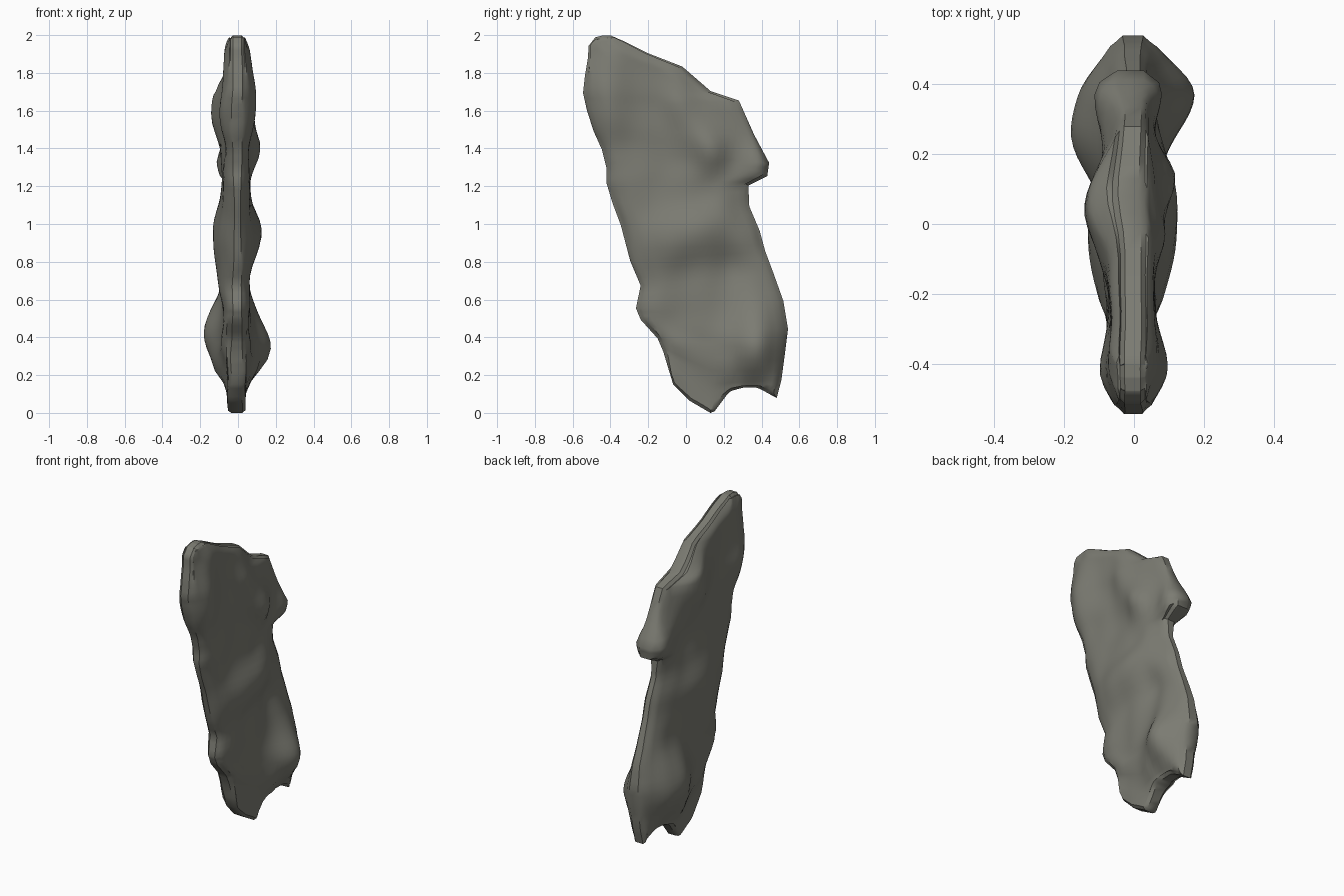
import bpy, bmesh, math
from mathutils import Vector, noise

if "Cube" in bpy.data.objects:
    bpy.data.objects.remove(bpy.data.objects["Cube"])

# Side outline of the slab as rows of (y, z) running front to back, bottom to top
ROWS = [
    [(-.09, .23), (-.07, .16), (.02, .07), (.14, .0), (.23, .12), (.30, .14), (.38, .14), (.48, .085)],
    [(-.12, .33), (.14, .16), (.505, .18)],
    [(-.15, .40), (.525, .33)],
    [(-.24, .50), (.54, .45)],
    [(-.265, .56), (.515, .60)],
    [(-.24, .68), (.465, .74)],
    [(-.295, .81), (.42, .86)],
    [(-.345, 1.0), (.39, .97)],
    [(-.39, 1.12), (.335, 1.10)],
    [(-.42, 1.22), (.33, 1.21)],
    [(-.42, 1.30), (.43, 1.26)],
    [(-.445, 1.40), (.44, 1.33)],
    [(-.49, 1.50), (.36, 1.48)],
    [(-.525, 1.61), (.28, 1.66)],
    [(-.545, 1.70), (.13, 1.71)],
    [(-.535, 1.79), (-.02, 1.84)],
    [(-.52, 1.88), (-.20, 1.91)],
    [(-.515, 1.95), (-.32, 1.97)],
    [(-.48, 1.995), (-.44, 2.005), (-.40, 2.005)],
]
# Swellings and hollows on each face: y, z, height, y spread, z spread
RIGHT = [(.36, .36, .115, .11, .13), (.05, .97, .065, .16, .11), (.22, .79, -.025, .07, .07),
         (-.03, 1.63, .03, .06, .09), (.06, 1.50, .032, .06, .08), (.14, 1.39, .052, .06, .08),
         (-.40, 1.66, .035, .09, .16), (-.15, .88, .015, .12, .12), (.38, 1.34, .025, .06, .09)]
LEFT = [(.28, .42, .112, .14, .14), (-.02, .95, .068, .15, .14), (.04, 1.60, .075, .11, .13),
        (.38, 1.34, .05, .09, .09), (-.44, 1.60, .03, .08, .12), (-.1, .68, .02, .12, .1),
        (-.15, 1.3, .015, .12, .1)]
COLS, SUB = 26, 3


def along(line, s):
    """Point at share s of a row, by y distance."""
    y = line[0][0] + (line[-1][0] - line[0][0]) * s
    for a, b in zip(line, line[1:]):
        if y <= b[0] + 1e-9:
            f = (y - a[0]) / (b[0] - a[0])
            return Vector((y, a[1] + (b[1] - a[1]) * f))
    return Vector(line[-1])


def thickness(y, z, edge, bumps, base, seed):
    d = base + .012 * noise.noise(Vector((y * 6, z * 6, seed)))
    for by, bz, h, sy, sz in bumps:
        d += h * math.exp(-((y - by) / sy) ** 2 / 2 - ((z - bz) / sz) ** 2 / 2)
    # stepped ledge above the foot
    fold = .37 - .50 * (y + .1)
    foot = min(1, max(0, (fold - z) / .05)) if y < .30 else 0
    d += (.012 * math.exp(-((z - fold - .03) / .05) ** 2) if y < .25 else 0) - .012 * foot
    # taper to the rim: thin waist along the edges, blunt foot and knob
    knob = math.exp(-((y - .40) / .08) ** 2 - ((z - 1.34) / .1) ** 2)
    low = .58 - .2 * math.exp(-((z - 1.0) / .28) ** 2) * (1 - knob) + .3 * foot + .12 * knob
    k = min(1, edge / (.12 if y < 0 else .16 - .08 * knob))
    return max(.022, d * (low + (1 - low) * math.sin(k * math.pi / 2)))


# Grid of side points
grid = []
n = (len(ROWS) - 1) * SUB
for i in range(n + 1):
    r, f = divmod(i, SUB)
    row = []
    for j in range(COLS + 1):
        s = j / COLS
        p = along(ROWS[r], s)
        if f:
            p = p.lerp(along(ROWS[r + 1], s), f / SUB)
        row.append(p)
    grid.append(row)

# Two faces joined around the rim
bm = bmesh.new()
sheets = []
for sign, bumps, base in ((1, RIGHT, .055), (-1, LEFT, .068)):
    sheet = []
    for i, row in enumerate(grid):
        line = []
        for j, p in enumerate(row):
            edge = min((p - row[0]).length, (p - row[-1]).length,
                       (p - grid[0][j]).length, (p - grid[n][j]).length)
            line.append(bm.verts.new((sign * thickness(p.x, p.y, edge, bumps, base, sign * 5), p.x, p.y)))
        sheet.append(line)
    for i in range(n):
        for j in range(COLS):
            bm.faces.new((sheet[i][j], sheet[i][j + 1], sheet[i + 1][j + 1], sheet[i + 1][j]))
    sheets.append(sheet)


def rim(s):
    return (s[0][:-1] + [r[-1] for r in s[:-1]] + s[n][:0:-1] + [r[0] for r in s[:0:-1]])


# The rim is a flat band with worn corners
a, b = rim(sheets[0]), rim(sheets[1])
bands = [a] + [[bm.verts.new(p.co.lerp(q.co, t)) for p, q in zip(a, b)] for t in (.18, .82)] + [b]
for p, q in zip(bands, bands[1:]):
    for k in range(len(a)):
        m = (k + 1) % len(a)
        bm.faces.new((p[k], p[m], q[m], q[k]))
bmesh.ops.recalc_face_normals(bm, faces=bm.faces)

# Pull the outer corners in towards the slab
for ring in (a, b):
    shift = []
    for k, v in enumerate(ring):
        t = ring[(k + 1) % len(ring)].co - ring[k - 1].co
        inward = Vector((0, -t.z, t.y)).normalized()
        shift.append(inward * (.014 + .010 * noise.noise(v.co * 5)))
    for v, d in zip(ring, shift):
        v.co += d

# Rest the slab on the ground
low = min(v.co.z for v in bm.verts)
bmesh.ops.translate(bm, verts=bm.verts, vec=(0, 0, -low))
mesh = bpy.data.meshes.new("rock_slab")
bm.to_mesh(mesh)
bm.free()
rock = bpy.data.objects.new("rock_slab", mesh)
bpy.context.collection.objects.link(rock)

# Stone colour and smooth faces with a crisp rim
stone = bpy.data.materials.new("stone")
stone.diffuse_color = (.20, .20, .17, 1)
stone.use_nodes = True
stone.node_tree.nodes["Principled BSDF"].inputs["Base Color"].default_value = stone.diffuse_color
mesh.materials.append(stone)
bpy.context.view_layer.objects.active = rock
rock.select_set(True)
bpy.ops.object.shade_smooth_by_angle(angle=math.radians(40))
